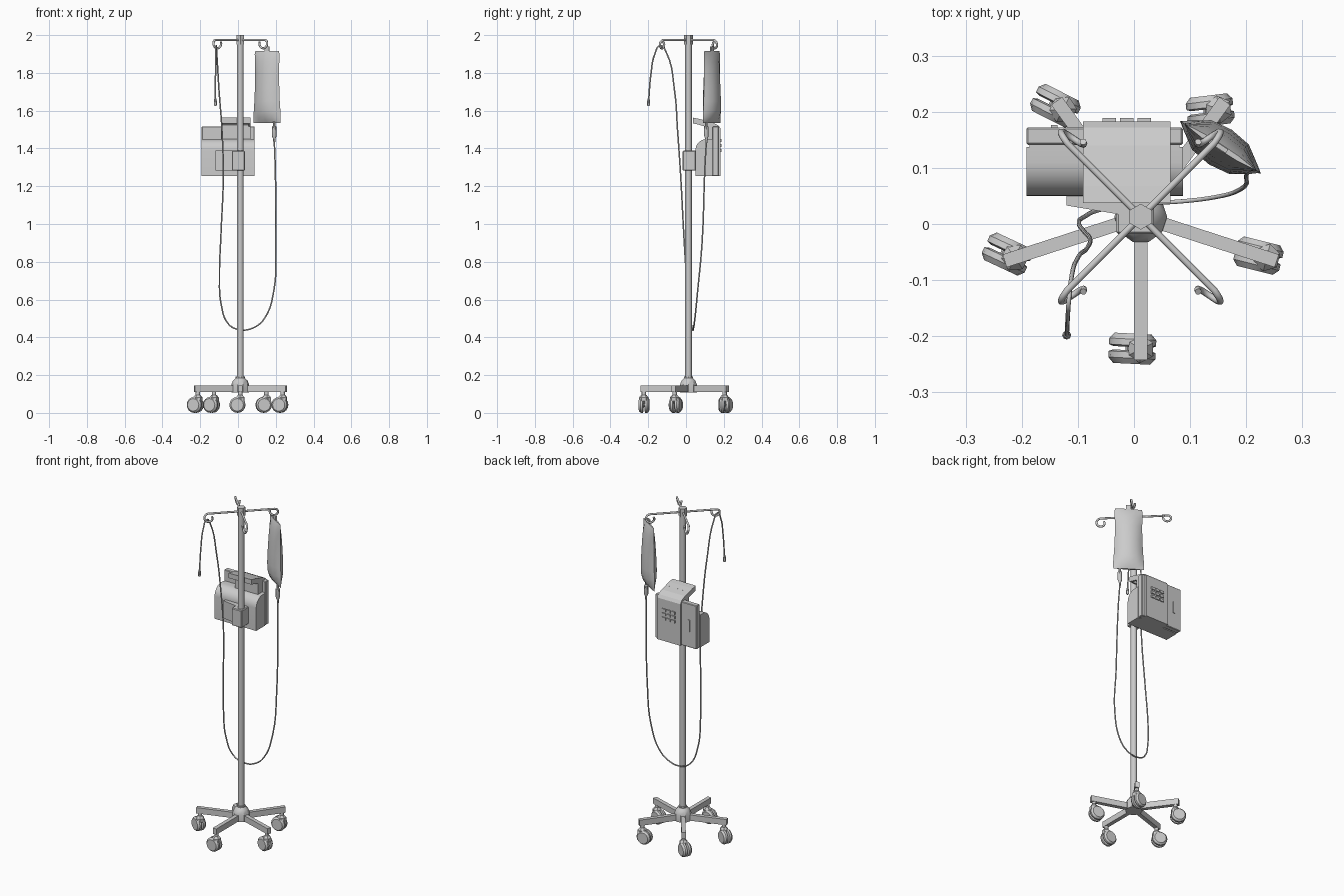
import bpy, bmesh
from math import sin, cos, pi, radians
from mathutils import Vector, Matrix

cube = bpy.data.objects.get("Cube")
if cube:
    bpy.data.objects.remove(cube)

grey = bpy.data.materials.new("plain grey")
grey.use_nodes = True
grey.diffuse_color = (0.6, 0.6, 0.6, 1)
grey.node_tree.nodes["Principled BSDF"].inputs["Base Color"].default_value = (0.6, 0.6, 0.6, 1)

PX, PY = 0.012, 0.013   # pole axis


def finish(name, bm, matrix=Matrix(), smooth=None):
    bmesh.ops.recalc_face_normals(bm, faces=bm.faces)
    mesh = bpy.data.meshes.new(name)
    bm.to_mesh(mesh)
    bm.free()
    mesh.transform(matrix)
    obj = bpy.data.objects.new(name, mesh)
    bpy.context.collection.objects.link(obj)
    mesh.materials.append(grey)
    if smooth:
        bpy.ops.object.select_all(action='DESELECT')
        obj.select_set(True)
        bpy.context.view_layer.objects.active = obj
        bpy.ops.object.shade_smooth_by_angle(angle=radians(smooth))
    return obj


def loft(name, rings, matrix=Matrix(), smooth=None):
    """Skin a list of equal point rings and cap both ends."""
    bm = bmesh.new()
    loops = [[bm.verts.new(p) for p in ring] for ring in rings]
    n = len(loops[0])
    for a, b in zip(loops, loops[1:]):
        for i in range(n):
            j = (i + 1) % n
            bm.faces.new((a[i], a[j], b[j], b[i]))
    bm.faces.new(loops[0])
    bm.faces.new(loops[-1])
    return finish(name, bm, matrix, smooth)


def lathe(name, profile, sides, matrix=Matrix(), smooth=None, turn=0.0):
    """Turn (radius, height) pairs around z."""
    rings = [[(r * cos(turn + 2 * pi * i / sides), r * sin(turn + 2 * pi * i / sides), z)
              for i in range(sides)] for r, z in profile]
    return loft(name, rings, matrix, smooth)


def box(name, x, y, z, matrix=Matrix(), bevel=0.0):
    bm = bmesh.new()
    bmesh.ops.create_cube(bm, size=1)
    for v in bm.verts:
        v.co = [(lo + hi) / 2 + c * (hi - lo) for c, (lo, hi) in zip(v.co, (x, y, z))]
    if bevel:
        bmesh.ops.bevel(bm, geom=bm.edges[:], offset=bevel, segments=1, affect='EDGES')
    return finish(name, bm, matrix)


def extrude_x(name, outline, x0, x1, smooth=None):
    """Push a (y, z) outline from x0 to x1."""
    return loft(name, [[(x, y, z) for y, z in outline] for x in (x0, x1)], smooth=smooth)


def tube(name, points, radius, kind='POLY'):
    """Sweep a round section along points, then keep it as a mesh."""
    curve = bpy.data.curves.new(name, 'CURVE')
    curve.dimensions = '3D'
    curve.bevel_depth = radius
    curve.bevel_resolution = 2
    curve.use_fill_caps = True
    curve.resolution_u = 5
    if kind == 'BEZIER':
        spline = curve.splines.new('BEZIER')
        spline.bezier_points.add(len(points) - 1)
        for bp, p in zip(spline.bezier_points, points):
            bp.co = p
            bp.handle_left_type = bp.handle_right_type = 'AUTO'
    else:
        spline = curve.splines.new('POLY')
        spline.points.add(len(points) - 1)
        for sp, p in zip(spline.points, points):
            sp.co = (*p, 1)
    temp = bpy.data.objects.new(name + "_path", curve)
    bpy.context.collection.objects.link(temp)
    bpy.context.view_layer.update()
    mesh = bpy.data.meshes.new_from_object(temp.evaluated_get(bpy.context.evaluated_depsgraph_get()))
    bpy.data.objects.remove(temp)
    bm = bmesh.new()
    bm.from_mesh(mesh)
    return finish(name, bm, smooth=50)


# Pole and hub
axis = Matrix.Translation((PX, PY, 0))
lathe("pole", [(0.018, 0.13), (0.018, 1.95)], 12, axis, 40)
lathe("pole_cap", [(0.023, 1.95), (0.023, 2.0)], 6, axis, turn=pi / 2)
lathe("base_hub", [(0.047, 0.108), (0.047, 0.15), (0.038, 0.172), (0.024, 0.185), (0.024, 0.192)],
      10, axis, 30)

# Five legs, each with a twin-wheel caster swivelled its own way
for angle, swivel in zip((-90, -18, 54, 126, 198), (-3, -14, 7, -27, -25)):
    spin = axis @ Matrix.Rotation(radians(angle), 4, 'Z')
    box("base_leg", (0.03, 0.255), (-0.012, 0.012), (0.111, 0.146), spin)
    pivot = Matrix.Translation(spin @ Vector((0.236, 0, 0))) @ Matrix.Rotation(radians(swivel), 4, 'Z')
    lathe("caster_stem", [(0.012, 0.08), (0.012, 0.112)], 8, pivot, 50)
    lathe("caster_housing", [(0.012, 0.05), (0.025, 0.062), (0.025, 0.082), (0.013, 0.096)],
          6, pivot, turn=pi / 6)
    for side in (-1, 1):
        wheel = (pivot @ Matrix.Translation((-0.015, 0, 0.0425))
                 @ Matrix.Rotation(-side * pi / 2, 4, 'X'))
        lathe("caster_wheel", [(0.034, 0.003), (0.042, 0.006), (0.042, 0.017), (0.033, 0.027)],
              16, wheel, 30)
    bm = bmesh.new()
    bmesh.ops.create_cone(bm, cap_ends=True, segments=8, radius1=0.012, radius2=0.012, depth=0.03)
    finish("caster_axle", bm, pivot @ Matrix.Translation((-0.015, 0, 0.0425))
           @ Matrix.Rotation(pi / 2, 4, 'X'))

# Four hanging rods ending in open, slightly twisted loops
RODZ, LOOP = 1.974, 0.022
for angle, drift in ((45, 1), (135, -1), (225, 1), (315, -1)):
    out = Vector((cos(radians(angle)), sin(radians(angle)), 0))
    across = Vector((-out.y, out.x, 0)) * drift
    base = Vector((PX, PY, RODZ))
    pts = [base]
    for i in range(15):
        t = i / 14
        a = pi / 2 - t * radians(305)
        pts.append(base + out * (0.185 + LOOP * cos(a)) + across * 0.022 * t
                   + Vector((0, 0, LOOP * (sin(a) - 1))))
    tube("hanging_hook", pts, 0.006)

# Fluid bag: pinched pillow, fuller towards the bottom
bag_at = Matrix.Translation((0.154, 0.137, 0)) @ Matrix.Rotation(radians(-33), 4, 'Z')
levels = ((1.915, 0.074, 0.005), (1.90, 0.078, 0.012), (1.86, 0.077, 0.022), (1.80, 0.075, 0.029),
          (1.72, 0.077, 0.034), (1.65, 0.080, 0.037), (1.60, 0.084, 0.035), (1.565, 0.086, 0.024),
          (1.545, 0.086, 0.012), (1.535, 0.084, 0.005))
rings = []
for z, w, d in levels:
    half = [(-1, 0.0), (-0.85, 0.3), (-0.5, 0.85), (0, 1.0), (0.5, 0.85), (0.85, 0.3)]
    rings.append([(w * u, d * v, z) for u, v in half] + [(-w * u, -d * v, z) for u, v in half])
loft("fluid_bag", rings, bag_at, 40)
box("bag_hanger_tab", (-0.014, 0.014), (-0.004, 0.004), (1.91, 1.94), bag_at)

# Drip chamber
lathe("drip_chamber", [(0.006, 1.55), (0.007, 1.52), (0.012, 1.515), (0.012, 1.465),
                       (0.006, 1.45), (0.005, 1.43)], 10,
      Matrix.Translation((0.192, 0.108, 0)), 35)

# Long feed line looping down and up over the front hook
line = [(.192, .108, 1.44), (.197, .1, 1.3), (.2, .085, .9), (.19, .062, .65), (.14, .047, .5),
        (.08, .04, .45), (.01, .036, .44), (-.05, .028, .47), (-.09, .012, .58), (-.098, .002, .72),
        (-.09, -.012, .95), (-.078, -.028, 1.25), (-.085, -.045, 1.5), (-.1, -.06, 1.7),
        (-.113, -.105, 1.91), (-.116, -.135, 1.945), (-.118, -.165, 1.9), (-.119, -.185, 1.8),
        (-.12, -.198, 1.65)]
tube("feed_line", line, 0.004, 'BEZIER')
lathe("line_connector", [(0.005, 1.625), (0.008, 1.63), (0.008, 1.65), (0.005, 1.665)], 8,
      Matrix.Translation((-0.12, -0.198, 0)), 40)

# Pump: rounded front shell, side panels, raised centre block with a handle
X0, X1 = -0.192, 0.087
arc = [(0.11 - 0.06 * sin(a), 1.39 + 0.06 * cos(a)) for a in (i * pi / 16 for i in range(9))]
extrude_x("pump_front_shell", [(0.137, 1.253), (0.137, 1.45)] + arc + [(0.05, 1.253)], X0, X1, 30)
box("pump_back_panel", (X0, X1), (0.141, 0.172), (1.253, 1.517), bevel=0.003)
box("pump_panel_joint", (X0 + 0.006, X1 - 0.006), (0.13, 0.145), (1.258, 1.45))
extrude_x("pump_centre_block", [(0.183, 1.253), (0.183, 1.505), (0.172, 1.522), (0.14, 1.538),
                                (0.10, 1.548), (0.10, 1.253)], -0.091, 0.065)
extrude_x("pump_handle_top", [(0.101, 1.548), (0.068, 1.557), (0.037, 1.563), (0.037, 1.533),
                              (0.05, 1.529), (0.05, 1.544), (0.09, 1.536), (0.101, 1.523)],
          -0.091, 0.065)
for x in (-0.091, 0.055):
    extrude_x("pump_handle_cheek", [(0.101, 1.545), (0.045, 1.556), (0.045, 1.532), (0.101, 1.516)],
              x, x + 0.01)

# Keypad and side slot on the back
for col in range(3):
    for row in range(3):
        x, z = -0.044 + 0.031 * col, 1.39 + 0.026 * row
        box("keypad_button", (x - 0.012, x + 0.012), (0.18, 0.189), (z - 0.008, z + 0.008))
box("panel_latch", (-0.148, -0.136), (0.17, 0.176), (1.35, 1.42))

# Clamp holding the pump to the pole
box("pole_clamp", (-0.032, 0.036), (-0.018, 0.052), (1.282, 1.388), bevel=0.004)
loft("clamp_arm", [[(-0.12, 0.055, z), (-0.12, 0.033, z), (-0.02, 0.016, z), (-0.02, 0.055, z)]
                   for z in (1.282, 1.388)])
